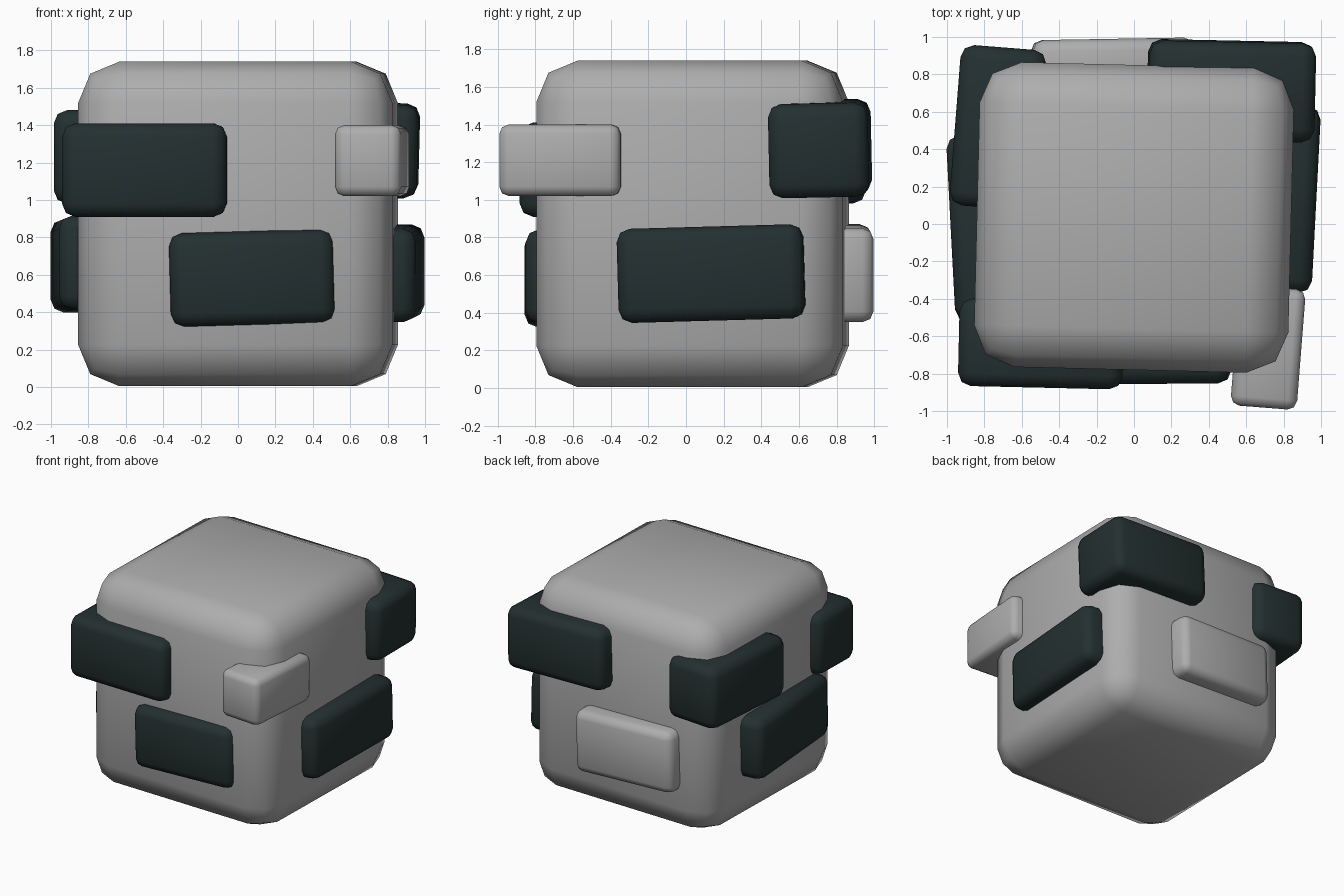
import bpy
from math import radians

if "Cube" in bpy.data.objects:
    bpy.data.objects.remove(bpy.data.objects["Cube"])


def material(name, rgb):
    m = bpy.data.materials.new(name)
    m.diffuse_color = (*rgb, 1)
    m.use_nodes = True
    m.node_tree.nodes["Principled BSDF"].inputs["Base Color"].default_value = m.diffuse_color
    return m


grey = material("stone grey", (0.42, 0.42, 0.42))
dark = material("dark slate", (0.017, 0.029, 0.029))


def rounded_box(name, mat, centre, size, tilt, radius):
    """Box with softly rounded edges, smooth shaded; tilt in degrees."""
    bpy.ops.mesh.primitive_cube_add(size=1, location=centre,
                                    rotation=[radians(a) for a in tilt])
    ob = bpy.context.object
    ob.name = name
    ob.scale = size
    bpy.ops.object.transform_apply(location=False, rotation=False, scale=True)
    bev = ob.modifiers.new("round", 'BEVEL')
    bev.width = radius
    bev.segments = 2
    bpy.ops.object.modifier_apply(modifier=bev.name)
    bpy.ops.object.shade_smooth()
    ob.data.materials.append(mat)
    return ob


# Main block
rounded_box("block_body", grey, (0, 0.035, 0.872), (1.68, 1.63, 1.735), (0, 0, -1.4), 0.22)

# Upper bricks wrapping the four corners
# Lower bricks set into the middle of each side
bricks = [
    ("front_left_corner_brick", dark, (-0.497, -0.64, 1.16), (0.88, 0.47, 0.50), (0, 0, -1.3), 0.07),
    ("front_right_corner_brick", grey, (0.717, -0.66, 1.21), (0.355, 0.645, 0.38), (0, 0, -4.5), 0.05),
    ("back_left_corner_brick", dark, (-0.727, 0.515, 1.23), (0.46, 0.86, 0.50), (0, 0, -4.5), 0.07),
    ("back_right_corner_brick", dark, (0.52, 0.712, 1.272), (0.89, 0.53, 0.50), (1.2, 1.5, -1.2), 0.07),
    ("front_lower_brick", dark, (0.075, -0.705, 0.583), (0.88, 0.30, 0.50), (0, -1.6, 0.5), 0.07),
    ("right_lower_brick", dark, (0.825, 0.135, 0.608), (0.30, 0.99, 0.50), (1.6, 0, -3), 0.07),
    ("left_lower_brick", dark, (-0.83, -0.02, 0.657), (0.30, 0.99, 0.50), (-1.2, 0, 3), 0.07),
    ("back_lower_brick", grey, (-0.11, 0.84, 0.61), (0.87, 0.30, 0.50), (0, 1.6, 1), 0.06),
]
for b in bricks:
    rounded_box(*b)
